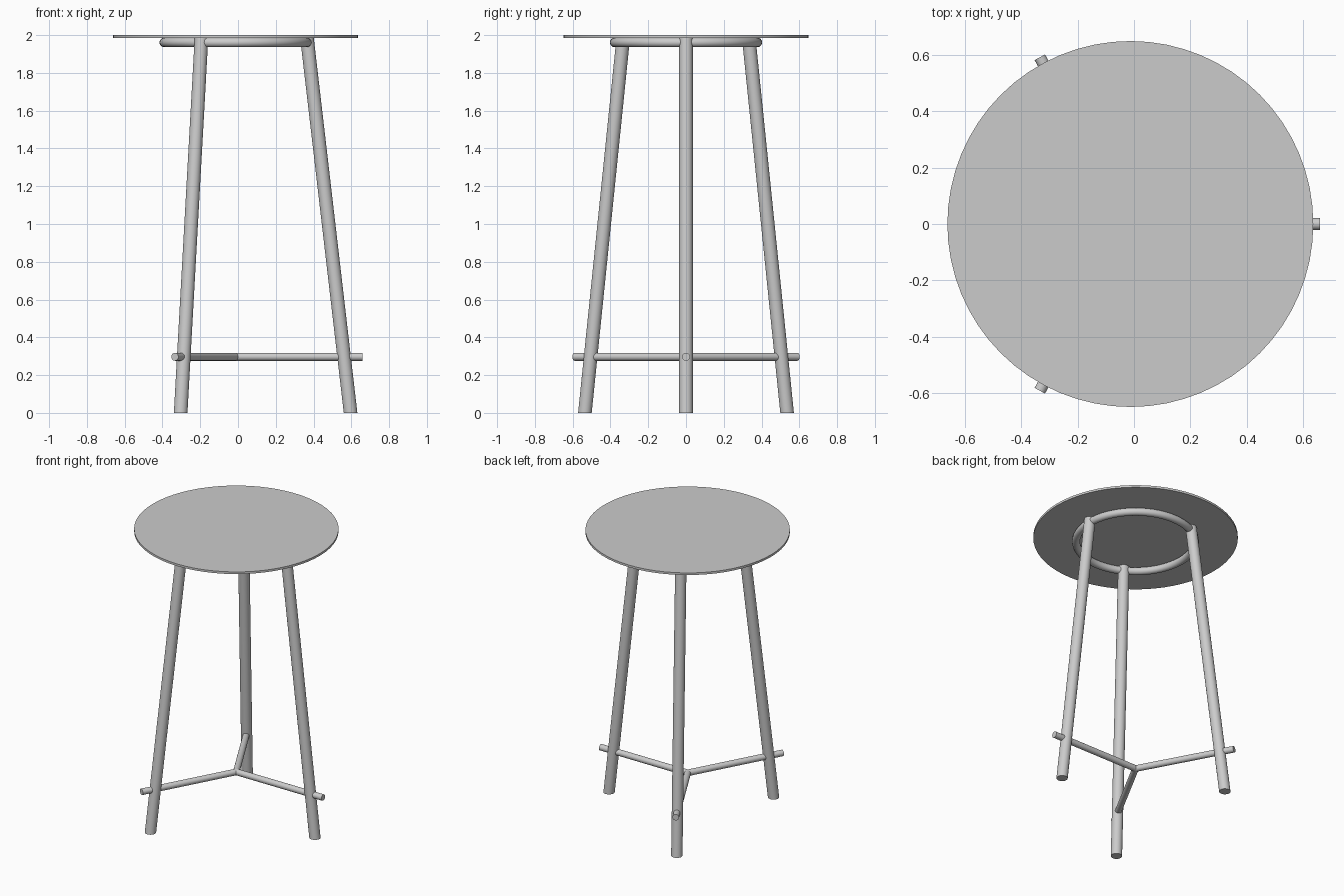
import bpy, math
from mathutils import Vector, Matrix

cube = bpy.data.objects.get("Cube")
if cube:
    bpy.data.objects.remove(cube, do_unlink=True)

CENTRE = Vector((-0.013, 0, 0))
ANGLES = {"left": 0, "back_right": 118.5, "front_right": -118.5}

metal = bpy.data.materials.new("light grey metal")
metal.use_nodes = True
grey = (0.6, 0.6, 0.6, 1)
metal.diffuse_color = grey
metal.node_tree.nodes["Principled BSDF"].inputs["Base Color"].default_value = grey


def finish(name):
    obj = bpy.context.object
    obj.name = name
    obj.data.materials.append(metal)
    bpy.ops.object.shade_smooth_by_angle(angle=math.radians(35))
    return obj


def polar(radius, degrees, z):
    a = math.radians(degrees)
    return CENTRE + Vector((radius * math.cos(a), radius * math.sin(a), z))


def rod(name, start, end, radius):
    """Round bar with square-cut ends."""
    axis = end - start
    bpy.ops.mesh.primitive_cylinder_add(
        vertices=32, radius=radius, depth=axis.length,
        location=(start + end) / 2, rotation=axis.to_track_quat("Z", "Y").to_euler())
    return finish(name)


def leg(name, foot, top, radius):
    """Leaning tube whose ends are cut level with the floor."""
    height = top.z - foot.z
    bpy.ops.mesh.primitive_cylinder_add(vertices=32, radius=radius, depth=height)
    obj = bpy.context.object
    lean = Matrix.Identity(4)
    lean[0][2] = (top.x - foot.x) / height
    lean[1][2] = (top.y - foot.y) / height
    obj.data.transform(lean)
    obj.location = (foot + top) / 2
    return finish(name)


# Thin round table top
bpy.ops.mesh.primitive_cylinder_add(
    vertices=64, radius=0.649, depth=0.015, location=CENTRE + Vector((0, 0, 1.9925)))
finish("table_top")

# Support ring under the top
bpy.ops.mesh.primitive_torus_add(
    major_segments=64, minor_segments=20, major_radius=0.378, minor_radius=0.025,
    location=CENTRE + Vector((0, 0, 1.961)))
finish("support_ring")

# Splayed legs and the three-armed footrest that passes through them
hub = polar(0, 0, 0.297)
for side, angle in ANGLES.items():
    leg(side + "_leg", polar(0.609, angle, 0), polar(0.378, angle, 1.986), 0.036)
    rod(side + "_footrest", hub, polar(0.673, angle, 0.297), 0.021)
